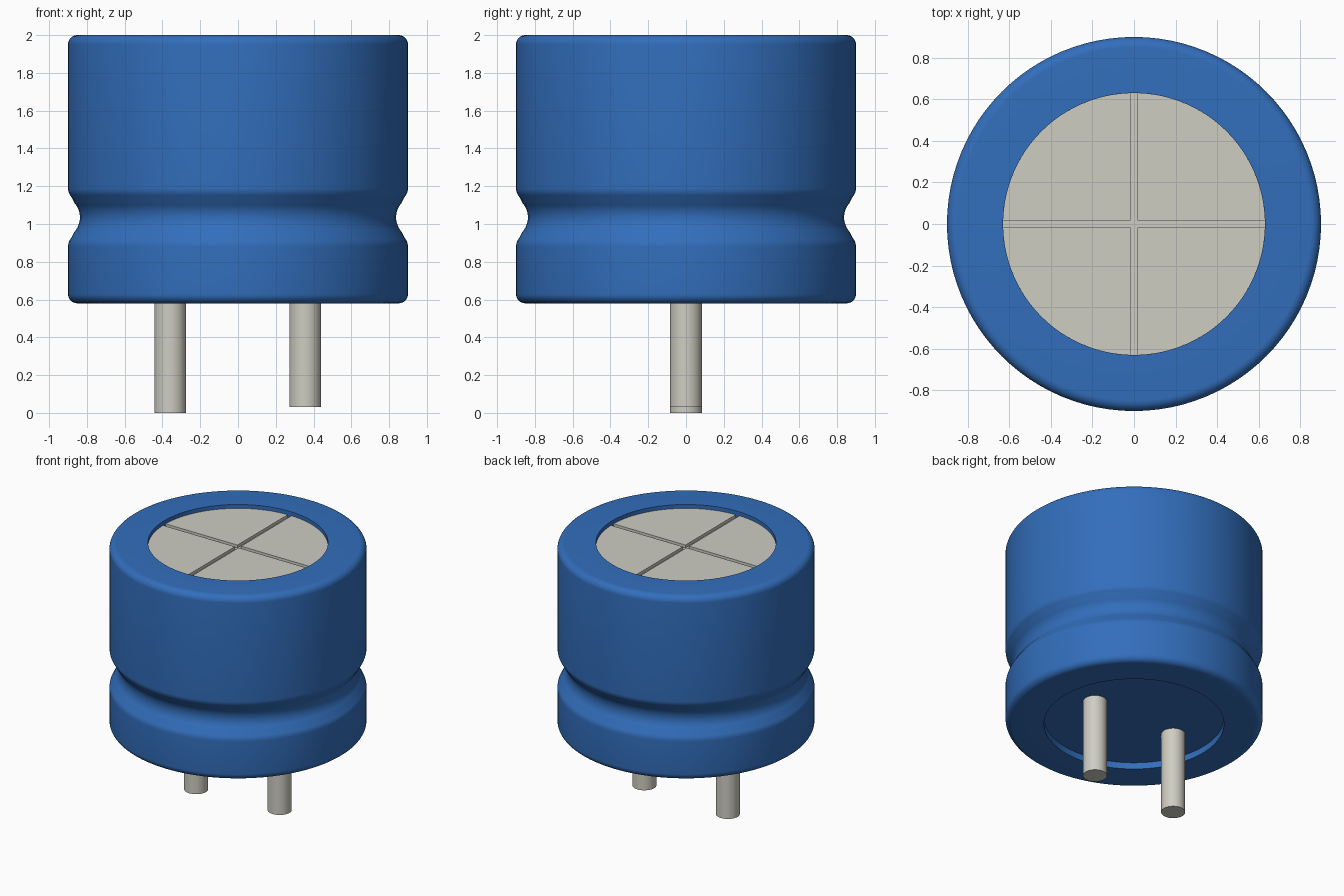
import bpy, bmesh, math

if "Cube" in bpy.data.objects:
    bpy.data.objects.remove(bpy.data.objects["Cube"], do_unlink=True)


def material(name, color):
    mat = bpy.data.materials.new(name)
    mat.use_nodes = True
    mat.diffuse_color = color
    mat.node_tree.nodes["Principled BSDF"].inputs["Base Color"].default_value = color
    return mat


BLUE = material("blue_sleeve", (0.032, 0.156, 0.50, 1))
METAL = material("pale_metal", (0.62, 0.61, 0.54, 1))
SEGMENTS = 96


def finish(name, bm, mat):
    bmesh.ops.recalc_face_normals(bm, faces=bm.faces)
    mesh = bpy.data.meshes.new(name)
    bm.to_mesh(mesh)
    bm.free()
    mesh.materials.append(mat)
    obj = bpy.data.objects.new(name, mesh)
    bpy.context.collection.objects.link(obj)
    bpy.ops.object.select_all(action='DESELECT')
    obj.select_set(True)
    bpy.context.view_layer.objects.active = obj
    bpy.ops.object.shade_smooth_by_angle(angle=math.radians(35))
    return obj


def lathe(name, profile, mat):
    """Spin an (r, z) profile, whose ends lie on the axis, around z."""
    bm = bmesh.new()
    verts = [bm.verts.new((r, 0, z)) for r, z in profile]
    edges = [bm.edges.new(pair) for pair in zip(verts, verts[1:])]
    bmesh.ops.spin(bm, geom=verts + edges, cent=(0, 0, 0), axis=(0, 0, 1),
                   angle=math.tau, steps=SEGMENTS)
    bmesh.ops.remove_doubles(bm, verts=bm.verts, dist=1e-4)
    return finish(name, bm, mat)


def arc(r, z, radius, start, end, steps=8):
    angles = [math.radians(start + (end - start) * i / steps) for i in range(steps + 1)]
    return [(r + radius * math.cos(a), z + radius * math.sin(a)) for a in angles]


# Sleeve with rounded rims, a crimped waist and a recess at each end
R, RIM, BOTTOM, TOP, WAIST = 0.9, 0.63, 0.58, 2.0, 1.035
FILLET = 0.05
profile = [(0, BOTTOM + 0.05), (RIM, BOTTOM + 0.05), (RIM, BOTTOM)]
profile += arc(R - FILLET, BOTTOM + FILLET, FILLET, -90, 0)
profile += arc(R - 0.07, WAIST - 0.155, 0.07, 0, 42, 5)
profile += arc(R + 0.052, WAIST, 0.115, 222, 138, 12)
profile += arc(R - 0.07, WAIST + 0.155, 0.07, -42, 0, 5)
profile += arc(R - FILLET, TOP - FILLET, FILLET, 0, 90)
profile += [(RIM, TOP), (RIM, TOP - 0.06), (0, TOP - 0.06)]
lathe("sleeve", profile, BLUE)

# Metal end plate forming the floor of the vent grooves
FLOOR, PLATE = TOP - 0.052, TOP - 0.03
lathe("vent_floor", [(0, TOP - 0.07), (RIM, TOP - 0.07), (RIM, FLOOR), (0, FLOOR)], METAL)

# Four raised quadrants that leave a cross-shaped groove
HALF_GAP = 0.016
bm = bmesh.new()
a0 = math.asin(HALF_GAP / RIM)
for quarter in range(4):
    turn = quarter * math.pi / 2
    steps = SEGMENTS // 4
    outline = [(HALF_GAP, HALF_GAP)]
    for i in range(steps + 1):
        a = a0 + (math.pi / 2 - 2 * a0) * i / steps
        outline.append((RIM * math.cos(a), RIM * math.sin(a)))
    c, s = math.cos(turn), math.sin(turn)
    face = bm.faces.new([bm.verts.new((x * c - y * s, x * s + y * c, FLOOR))
                         for x, y in outline])
    raised = bmesh.ops.extrude_face_region(bm, geom=[face], use_keep_orig=True)
    bmesh.ops.translate(bm, vec=(0, 0, PLATE - FLOOR),
                        verts=[v for v in raised["geom"] if isinstance(v, bmesh.types.BMVert)])
finish("vent_quadrants", bm, METAL)

# Two leads, the right one longer
for name, x, low in (("right_lead", -0.358, 0.0), ("left_lead", 0.356, 0.03)):
    lead = lathe(name, [(0, low), (0.084, low), (0.084, BOTTOM + 0.07), (0, BOTTOM + 0.07)], METAL)
    lead.location.x = x
